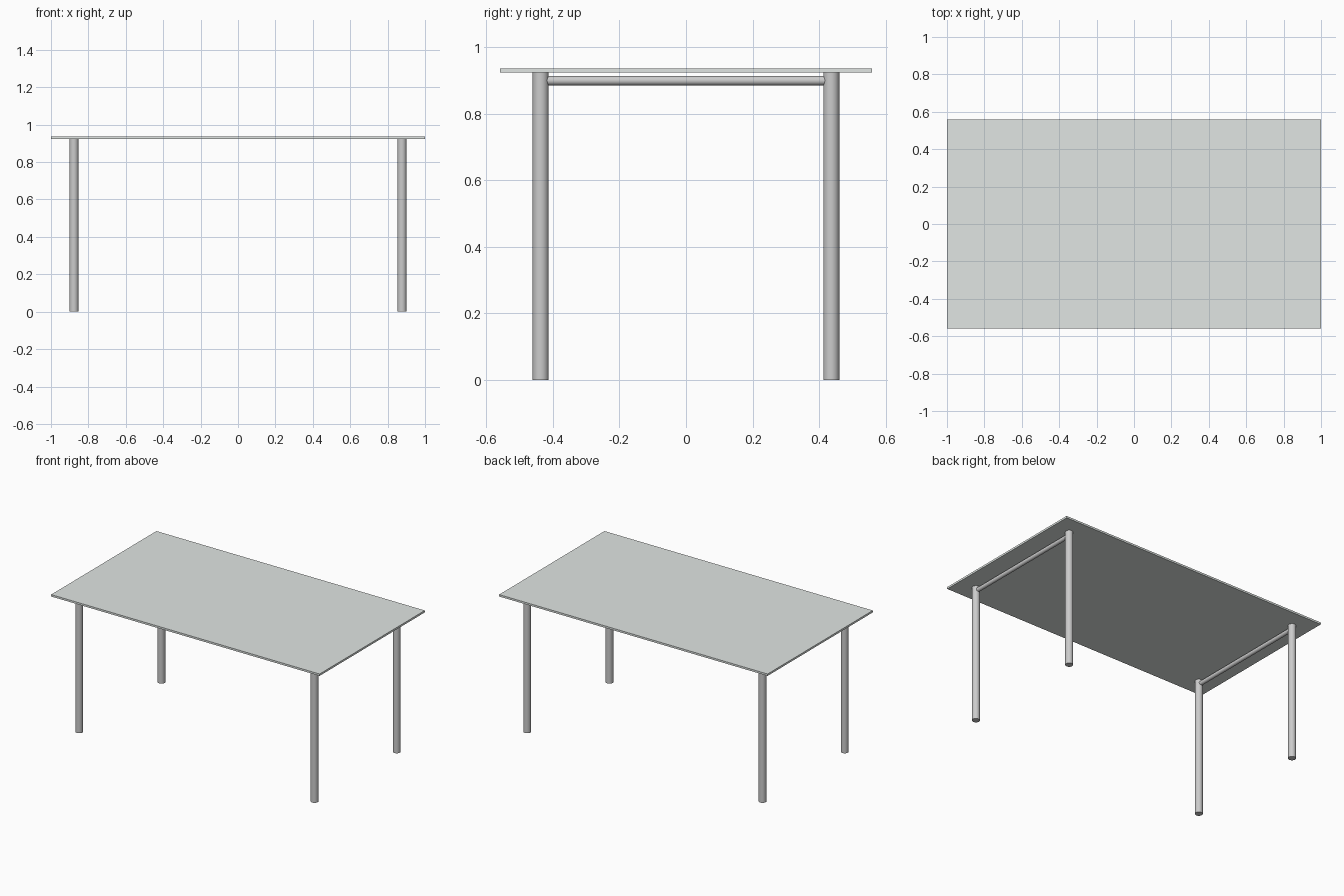
import bpy
from math import pi

if "Cube" in bpy.data.objects:
    bpy.data.objects.remove(bpy.data.objects["Cube"])

LEG_X, LEG_Y, LEG_R = 0.877, 0.437, 0.024
TOP_Z, TOP_T = 0.937, 0.013


def tube(name, radius, length, loc, rot=(0, 0, 0)):
    bpy.ops.mesh.primitive_cylinder_add(vertices=32, radius=radius, depth=length,
                                        location=loc, rotation=rot)
    bpy.context.object.name = name
    bpy.ops.object.shade_smooth_by_angle()


# Thin tabletop
bpy.ops.mesh.primitive_cube_add(size=1, location=(0, 0, TOP_Z - TOP_T / 2))
top = bpy.context.object
top.name = "tabletop"
top.scale = (2.0, 1.12, TOP_T)
mat = bpy.data.materials.new("pale_top")
mat.diffuse_color = (0.75, 0.79, 0.77, 1)
mat.use_nodes = True
mat.node_tree.nodes["Principled BSDF"].inputs["Base Color"].default_value = mat.diffuse_color
top.data.materials.append(mat)

leg_h = TOP_Z - TOP_T
for side, sx in (("left", -1), ("right", 1)):
    # Round legs
    for end, sy in (("front", -1), ("back", 1)):
        tube(f"{end}_{side}_leg", LEG_R, leg_h, (sx * LEG_X, sy * LEG_Y, leg_h / 2))
    # Rail joining each pair of legs just under the top
    tube(f"{side}_rail", 0.014, 2 * LEG_Y - 0.02, (sx * LEG_X, 0, 0.90), (pi / 2, 0, 0))
